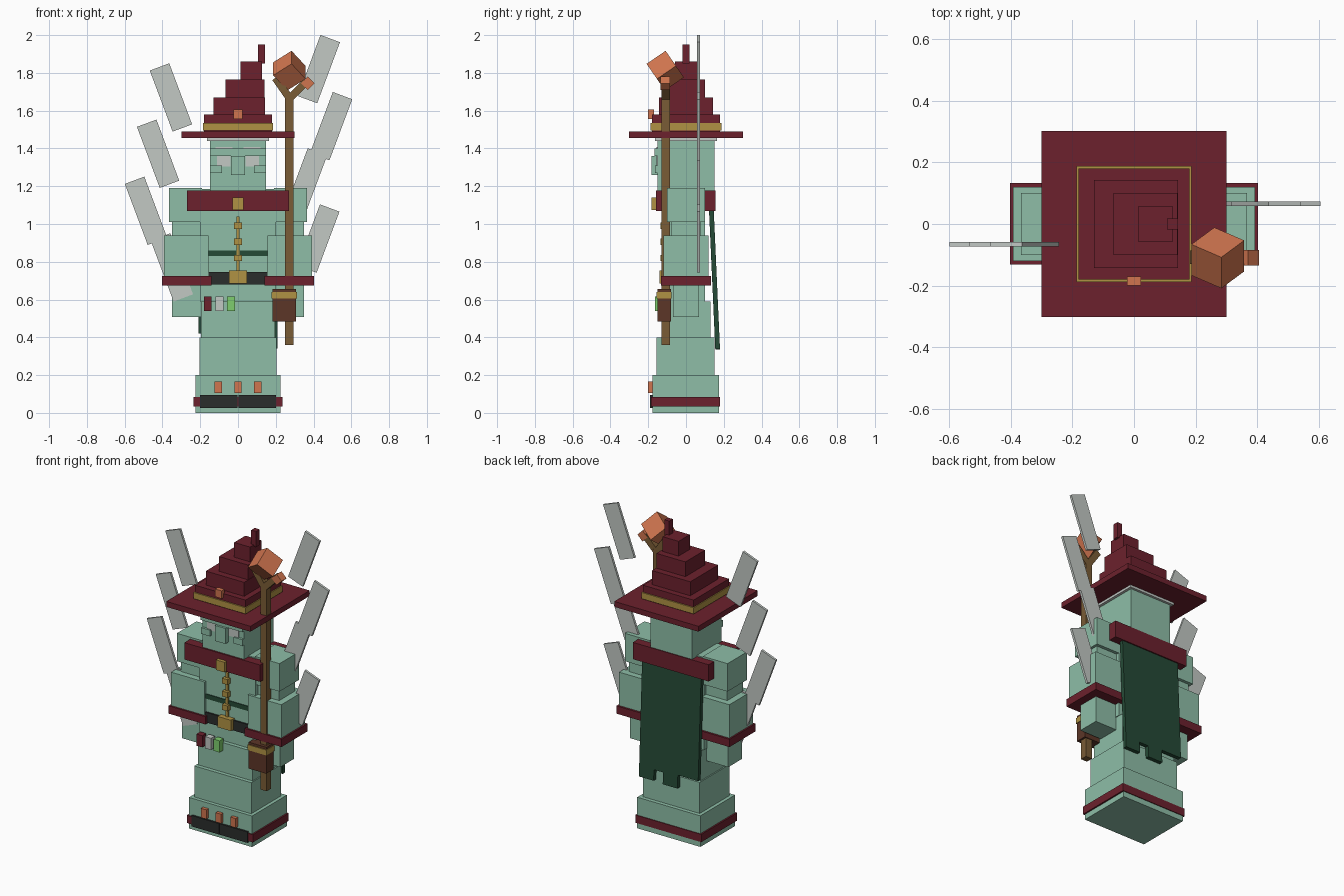
import bpy, bmesh, math
from mathutils import Matrix, Vector

if "Cube" in bpy.data.objects:
    bpy.data.objects.remove(bpy.data.objects["Cube"])


def mat(name, r, g, b):
    m = bpy.data.materials.new(name)
    m.diffuse_color = [((c / 255 + 0.055) / 1.055) ** 2.4 for c in (r, g, b)] + [1]
    m.use_nodes = True
    m.node_tree.nodes["Principled BSDF"].inputs["Base Color"].default_value = m.diffuse_color
    return m


MINT = mat("mint", 142, 190, 167)
MAROON = mat("maroon", 108, 33, 45)
GOLD = mat("gold", 176, 146, 68)
BLACK = mat("black", 42, 45, 44)
GREY = mat("light grey", 194, 200, 196)
COPPER = mat("copper", 208, 117, 79)
WOOD = mat("wood", 122, 92, 54)
LEATHER = mat("leather", 92, 54, 39)
GREEN = mat("bright green", 126, 206, 110)
CAPE = mat("dark green", 37, 74, 54)


def finish(name, bm, material):
    bmesh.ops.recalc_face_normals(bm, faces=bm.faces)
    me = bpy.data.meshes.new(name)
    bm.to_mesh(me)
    bm.free()
    me.materials.append(material)
    ob = bpy.data.objects.new(name, me)
    bpy.context.collection.objects.link(ob)
    return ob


def cuboid(name, material, centre, size, rot=Matrix.Identity(3)):
    """Box with a centre, a size and an optional 3x3 rotation."""
    bm = bmesh.new()
    m = Matrix.Translation(centre) @ rot.to_4x4() @ Matrix.Diagonal((*size, 1))
    bmesh.ops.create_cube(bm, size=1, matrix=m)
    return finish(name, bm, material)


def box(name, material, x0, x1, y0, y1, z0, z1):
    """Box given by its limits."""
    return cuboid(name, material, ((x0 + x1) / 2, (y0 + y1) / 2, (z0 + z1) / 2),
                  (x1 - x0, y1 - y0, z1 - z0))


def pair(name, material, x0, x1, *rest):
    """Box and its mirror image across x = 0."""
    box(name + "_right", material, x0, x1, *rest)
    box(name + "_left", material, -x1, -x0, *rest)


def tilt(deg):
    return Matrix.Rotation(math.radians(deg), 3, 'Y')


# Robe and torso
box("robe_base", MINT, -.225, .225, -.178, .175, 0, .2)
box("robe_hem", MAROON, -.235, .235, -.185, .18, .035, .085)
box("robe_middle", MINT, -.203, .203, -.155, .15, .2, .4)
box("robe_upper", MINT, -.195, .195, -.13, .13, .4, .59)
box("torso", MINT, -.2, .2, -.105, .1, .59, 1.185)
pair("boot_toe", BLACK, .002, .2, -.19, -.17, .025, .095)
for i in (-1, 0, 1):
    box("robe_tab", COPPER, i * .105 - .019, i * .105 + .019, -.2, -.17, .105, .165)

# Belt, sash, buttons and vials
box("belt", BLACK, -.203, .203, -.115, .11, .68, .745)
box("sash", CAPE, -.2, .2, -.11, .09, .83, .86)
box("belt_buckle", GOLD, -.047, .047, -.14, -.1, .685, .755)
box("button_strip", GOLD, -.008, .008, -.115, -.1, .755, 1.04)
for z in (.82, .907, .99):
    box("button", GOLD, -.02, .02, -.135, -.1, z - .017, z + .017)
for x, m in ((-.16, MAROON), (-.098, GREY), (-.037, GREEN)):
    box("vial", m, x - .021, x + .021, -.165, -.125, .54, .615)

# Arms
pair("shoulder", MINT, .19, .366, -.1, .1, 1.01, 1.19)
pair("upper_arm", MINT, .19, .35, -.08, .08, .93, 1.01)
pair("sleeve", MINT, .155, .393, -.12, .12, .72, .94)
pair("cuff", MAROON, .14, .403, -.132, .133, .675, .725)
pair("hand", MINT, .18, .35, -.07, .07, .507, .68)

# Collar and brooch
box("collar", MAROON, -.27, .27, -.16, .155, 1.07, 1.178)
box("brooch", GOLD, -.03, .03, -.182, -.15, 1.075, 1.14)

# Head and face
box("head", MINT, -.148, .148, -.15, .15, 1.178, 1.445)
box("hair_rim", GREY, -.165, .165, -.165, .165, 1.44, 1.458)
pair("eye", GREY, .04, .112, -.156, -.148, 1.305, 1.37)
box("brow", MINT, -.148, .148, -.168, -.148, 1.36, 1.4)
pair("eyebrow", GREY, .03, .12, -.157, -.148, 1.4, 1.408)
box("nose", MINT, -.037, .037, -.182, -.148, 1.26, 1.36)
pair("cheek", MINT, .085, .147, -.165, -.148, 1.27, 1.31)

# Hat
box("hat_brim", MAROON, -.3, .3, -.302, .302, 1.455, 1.49)
box("hat_band", GOLD, -.186, .186, -.188, .188, 1.495, 1.535)
box("hat_badge", COPPER, -.023, .023, -.2, -.17, 1.555, 1.605)
for x0, x1, y, z0, z1 in ((-.18, .18, .18, 1.485, 1.58), (-.13, .143, .142, 1.58, 1.67),
                          (-.066, .141, .1, 1.67, 1.765), (.013, .126, .057, 1.765, 1.86),
                          (.107, .142, .018, 1.85, 1.95)):
    box("hat_tier", MAROON, x0, x1, -y, y, z0, z1)

# Cape: ragged outline, thickened and sloping away from the back
outline = [(-.21, 1.1), (.21, 1.1), (.21, .34), (.105, .34), (.105, .41), (.04, .41),
           (.04, .335), (-.065, .335), (-.065, .42), (-.21, .42)]
bm = bmesh.new()
face = bm.faces.new([bm.verts.new((x, .122 + (1.07 - z) * .045, z)) for x, z in outline])
ext = bmesh.ops.extrude_face_region(bm, geom=[face])
bmesh.ops.translate(bm, vec=(0, .025, 0),
                    verts=[v for v in ext["geom"] if isinstance(v, bmesh.types.BMVert)])
finish("cape", bm, CAPE)

# Staff with forked head and copper crystal
box("staff", WOOD, .25, .295, -.13, -.085, .36, 1.68)
cuboid("staff_prong_left", WOOD, (.235, -.108, 1.72), (.04, .045, .13), tilt(-35))
cuboid("staff_prong_right", WOOD, (.313, -.108, 1.705), (.04, .045, .13), tilt(45))
axes = [Vector(v).normalized() for v in
        ((.097, -.042, .061), (-.0745, -.055, .08), (0, .1, .0685))]
cuboid("crystal", COPPER, (.272, -.11, 1.812), (.122, .122, .122),
       Matrix(axes).transposed())
cuboid("crystal_shard", COPPER, (.37, -.11, 1.745), (.05, .05, .05), tilt(45))

# Pouch
box("pouch", LEATHER, .182, .308, -.152, -.08, .485, .655)
box("pouch_band", GOLD, .178, .312, -.157, -.076, .605, .64)

# Floating plates fanning out at both sides
for side, y, plates in (("left", -.066, ((-.355, 1.67), (-.423, 1.372), (-.487, 1.07), (-.35, .77))),
                        ("right", .066, ((.428, 1.82), (.493, 1.518), (.36, 1.22), (.425, .923)))):
    for x, z in plates:
        cuboid("plate_" + side, GREY, (x, y, z), (.11, .015, .345),
               tilt(math.copysign(20.5, x)))
